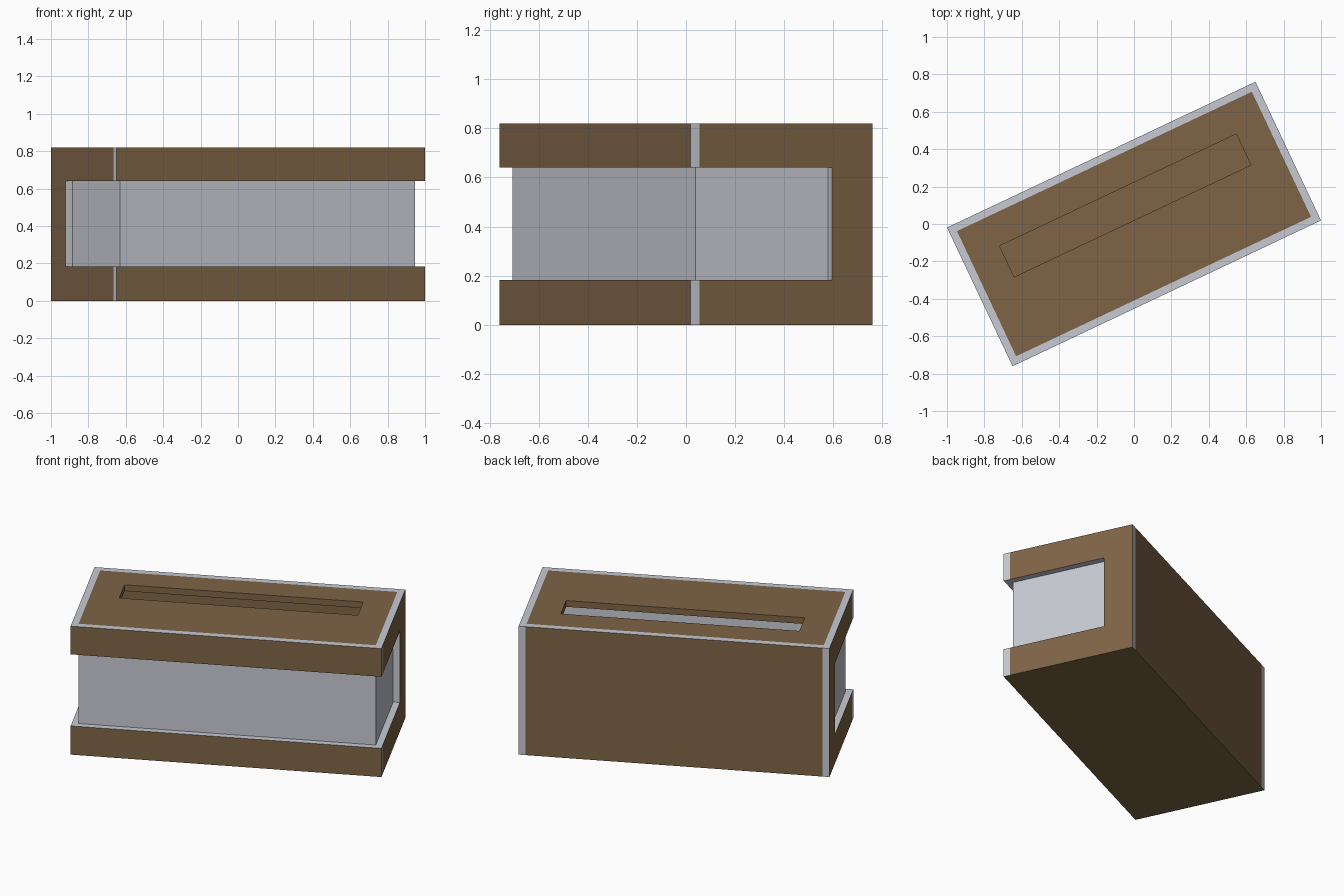
import bpy, bmesh
from math import radians
from mathutils import Matrix, Vector

if "Cube" in bpy.data.objects:
    bpy.data.objects.remove(bpy.data.objects["Cube"])


def material(name, rgb):
    m = bpy.data.materials.new(name)
    m.use_nodes = True
    color = (*rgb, 1)
    m.diffuse_color = color
    m.node_tree.nodes["Principled BSDF"].inputs["Base Color"].default_value = color
    return m


WOOD = material("brown wood", (0.21, 0.128, 0.062))
PALE = material("pale grey", (0.57, 0.59, 0.645))

L, W, H, T = 0.912, 0.41, 0.82, 0.04      # half length, half width, height, board
LOW, HIGH, NOTCH = 0.183, 0.64, 0.227     # window opening limits
TURN = Matrix.Rotation(radians(25.3), 4, "Z")


def finish(name, bm, mats, paint=None):
    bmesh.ops.recalc_face_normals(bm, faces=bm.faces)
    bm.normal_update()
    if paint:
        for f in bm.faces:
            f.material_index = paint(f)
    mesh = bpy.data.meshes.new(name)
    bm.to_mesh(mesh)
    bm.free()
    for m in mats:
        mesh.materials.append(m)
    ob = bpy.data.objects.new(name, mesh)
    ob.matrix_world = TURN
    bpy.context.collection.objects.link(ob)
    return ob


def prism(name, outline, start, end, axis, mats, paint=None):
    """Extrude a flat outline along an axis (0, 1 or 2)."""
    bm = bmesh.new()

    def place(p):
        c = list(p)
        c.insert(axis, start)
        return c
    face = bm.faces.new([bm.verts.new(place(p)) for p in outline])
    out = bmesh.ops.extrude_face_region(bm, geom=[face])
    move = Vector((0, 0, 0))
    move[axis] = end - start
    bmesh.ops.translate(bm, vec=move, verts=[v for v in out["geom"] if isinstance(v, bmesh.types.BMVert)])
    return finish(name, bm, mats, paint)


def rect(a, b, c, d):
    return [(a, c), (b, c), (b, d), (a, d)]


def board_paint(axis):
    # Broad faces and the underside are wood, cut edges are pale
    def rule(f):
        ground = f.calc_center_median().z < 0.001
        return 0 if ground or abs(f.normal[axis]) > 0.9 else 1
    return rule


BOARD = [WOOD, PALE]

# Front rails above and below the window
for name, z0, z1 in (("front_lower_rail", 0, LOW), ("front_upper_rail", HIGH, H)):
    prism(name, rect(-L, L, z0, z1), -W, -W + T, 1, BOARD, board_paint(1))

# Notched side boards
side = [(-W + T, 0), (W, 0), (W, H), (-W + T, H), (-W + T, HIGH),
        (NOTCH, HIGH), (NOTCH, LOW), (-W + T, LOW)]
for name, s in (("left_side_board", 1), ("right_side_board", -1)):
    prism(name, side, s * (L - T), s * L, 0, BOARD, board_paint(0))

# Back and bottom boards
prism("back_board", rect(-L + T, L - T, 0, H), W - T, W, 1, BOARD, board_paint(1))
prism("bottom_board", rect(-L + T, L - T, -W + T, W - T), 0, T, 2, [WOOD])

# Top board with a long slot
bm = bmesh.new()
xs = (-L + T, -0.7, 0.7, L - T)
ys = (-W + T, 0.018, 0.201, W - T)
grid = [[bm.verts.new((x, y, H - T)) for y in ys] for x in xs]
for i in range(3):
    for j in range(3):
        if (i, j) != (1, 1):
            bm.faces.new((grid[i][j], grid[i + 1][j], grid[i + 1][j + 1], grid[i][j + 1]))
out = bmesh.ops.extrude_face_region(bm, geom=bm.faces[:])
bmesh.ops.translate(bm, vec=(0, 0, T), verts=[v for v in out["geom"] if isinstance(v, bmesh.types.BMVert)])
finish("slotted_top_board", bm, [WOOD])

# Wrap-around window pane behind the rails
x, y, p, back = L - T, W - T, 0.015, NOTCH + 0.03
pane = [(-x, back), (-x, -y), (x, -y), (x, back),
        (x - p, back), (x - p, -y + p), (-x + p, -y + p), (-x + p, back)]
prism("window_pane", pane, LOW - 0.02, HIGH + 0.02, 2, [PALE])
